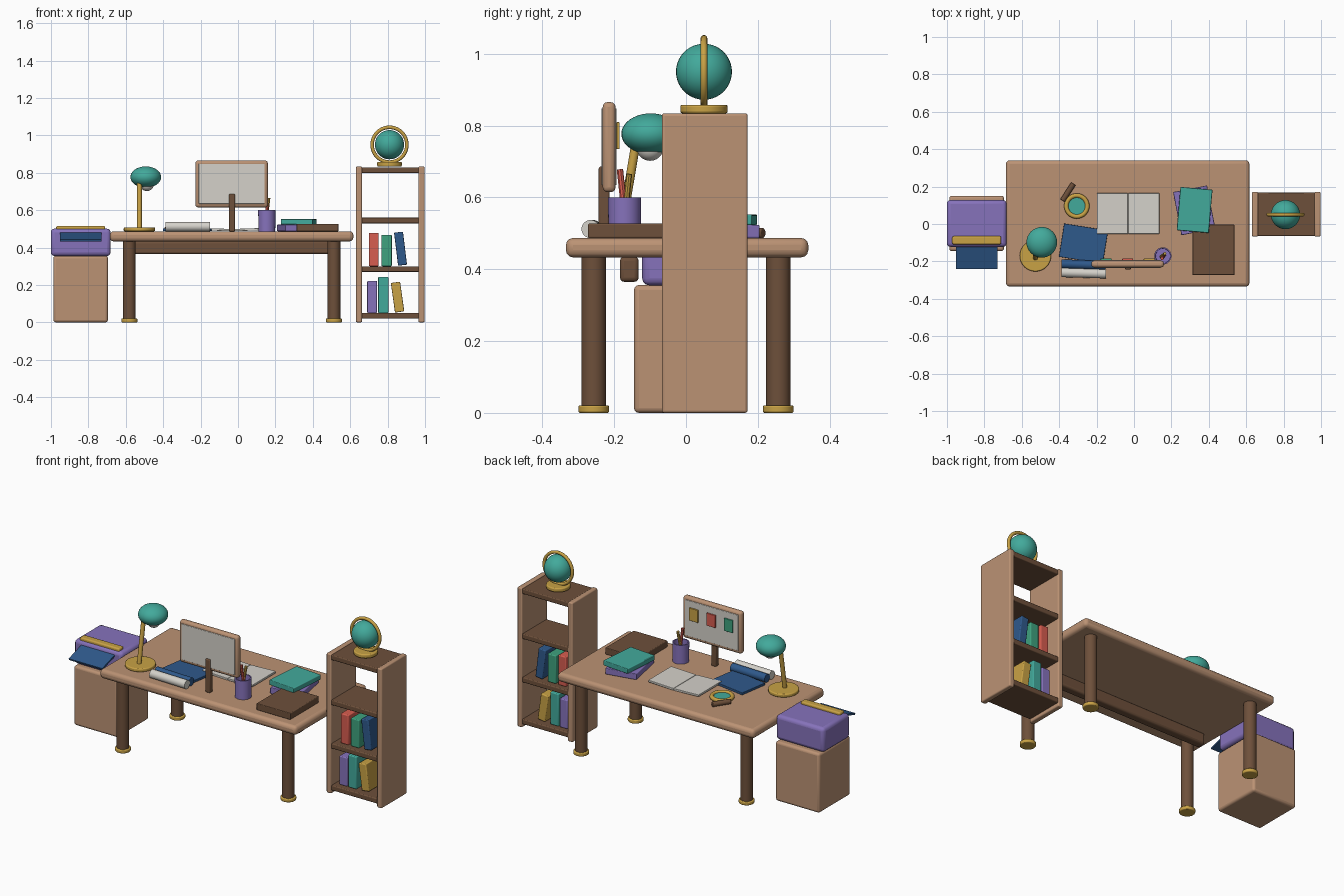
import bpy, bmesh, math
from mathutils import Vector, Matrix

cube = bpy.data.objects.get("Cube")
if cube:
    bpy.data.objects.remove(cube, do_unlink=True)


def material(name, rgb):
    m = bpy.data.materials.new(name)
    m.use_nodes = True
    m.diffuse_color = (*rgb, 1)
    m.node_tree.nodes["Principled BSDF"].inputs["Base Color"].default_value = (*rgb, 1)
    return m


TAN = material("tan wood", (.50, .29, .175))
BROWN = material("dark wood", (.155, .08, .043))
GOLD = material("brass", (.58, .36, .06))
TEAL = material("teal", (.055, .40, .33))
PURPLE = material("purple", (.24, .17, .50))
BLUE = material("blue", (.028, .10, .26))
RED = material("coral red", (.68, .11, .08))
GREEN = material("green", (.05, .36, .21))
PAPER = material("paper white", (.66, .64, .59))


def finish(name, bm, mat, matrix, bevel=0):
    mesh = bpy.data.meshes.new(name)
    bmesh.ops.recalc_face_normals(bm, faces=bm.faces)
    bm.to_mesh(mesh)
    bm.free()
    mesh.materials.append(mat)
    ob = bpy.data.objects.new(name, mesh)
    bpy.context.collection.objects.link(ob)
    ob.matrix_world = matrix
    if bevel:
        mod = ob.modifiers.new("rounded edges", "BEVEL")
        mod.width, mod.segments, mod.limit_method = bevel, 3, "ANGLE"
    bpy.ops.object.select_all(action="DESELECT")
    bpy.context.view_layer.objects.active = ob
    ob.select_set(True)
    bpy.ops.object.shade_smooth_by_angle(angle=math.radians(35))
    return ob


def box(name, mat, center, size, bevel=0, turn=0, axis="Z"):
    bm = bmesh.new()
    bmesh.ops.create_cube(bm, size=1)
    bmesh.ops.scale(bm, verts=bm.verts, vec=size)
    place = Matrix.Translation(center) @ Matrix.Rotation(math.radians(turn), 4, axis)
    return finish(name, bm, mat, place, bevel)


def rod(name, mat, a, b, r1, r2=None, bevel=0, sides=32):
    a, b = Vector(a), Vector(b)
    bm = bmesh.new()
    bmesh.ops.create_cone(bm, cap_ends=True, segments=sides, radius1=r1,
                          radius2=r1 if r2 is None else r2, depth=(b - a).length)
    place = Matrix.Translation((a + b) / 2) @ (b - a).to_track_quat("Z", "Y").to_matrix().to_4x4()
    return finish(name, bm, mat, place, bevel)


def ball(name, mat, center, radii):
    bm = bmesh.new()
    bmesh.ops.create_uvsphere(bm, u_segments=32, v_segments=20, radius=1)
    bmesh.ops.scale(bm, verts=bm.verts, vec=radii)
    return finish(name, bm, mat, Matrix.Translation(center))


def lathe(name, mat, center, profile, axis_turn=0):
    bm = bmesh.new()
    pts = [bm.verts.new((r, 0, z)) for r, z in profile]
    edges = [bm.edges.new(p) for p in zip(pts, pts[1:])]
    bmesh.ops.spin(bm, geom=pts + edges, cent=(0, 0, 0), axis=(0, 0, 1),
                   angle=math.tau, steps=40, use_merge=True)
    bmesh.ops.remove_doubles(bm, verts=bm.verts, dist=1e-5)
    place = Matrix.Translation(center) @ Matrix.Rotation(math.radians(axis_turn), 4, "X")
    return finish(name, bm, mat, place)


def ring(name, mat, center, major, minor, axis_turn=0):
    steps = [math.tau * i / 12 for i in range(13)]
    lathe(name, mat, center, [(major + minor * math.cos(t), minor * math.sin(t)) for t in steps], axis_turn)


TOP = .487   # desk surface height
MID = -.034  # desk centre

# Desk
box("desk_top", TAN, (MID, .003, TOP - .027), (1.302, .675, .054), .02)
box("desk_beam", BROWN, (MID, -.158, .40), (1.13, .052, .07), .012)
for sx, side in ((-1, "right"), (1, "left")):
    for sy, end in ((-1, "front"), (1, "back")):
        x, y = MID + sx * .547, sy * .257
        rod(f"{end}_{side}_leg", BROWN, (x, y, .01), (x, y, .44), .034)
        rod(f"{end}_{side}_foot", GOLD, (x, y, 0), (x, y, .021), .043, bevel=.005)

# Bookcase
for x, side in ((.647, "right"), (.981, "left")):
    box(f"bookcase_{side}_side", TAN, (x, .052, .417), (.032, .239, .834), .007)
for i, z in enumerate((.035, .285, .545, .814)):
    box(f"bookcase_shelf_{i}", BROWN, (.814, .052, z), (.31, .232, .03), .005)

# Shelved books: colour, x, bottom, width, height, lean
for mat, x, z, w, h, lean in (
        (RED, .726, .30, .052, .178, 0), (GREEN, .795, .30, .055, .168, 0),
        (BLUE, .869, .305, .048, .178, -7), (PURPLE, .717, .05, .052, .172, 0),
        (TEAL, .777, .05, .055, .193, 0), (GOLD, .853, .055, .05, .16, -8)):
    box("shelved_" + mat.name.replace(" ", "_") + "_book", mat, (x, .052, z + h / 2),
        (w, .165, h), .005, lean, "Y")

# Globe
rod("globe_base", GOLD, (.81, .05, .834), (.81, .05, .858), .066, bevel=.006)
ball("globe_sphere", TEAL, (.81, .05, .95), (.078,) * 3)
ring("globe_ring", GOLD, (.81, .05, .95), .093, .0095, 90)

# Side cabinet with printer
box("cabinet", TAN, (-.841, .003, .178), (.292, .296, .356), .014)
box("printer_body", PURPLE, (-.841, .003, .428), (.32, .25, .146), .02)
box("printer_bar", GOLD, (-.841, -.087, .503), (.262, .044, .026), .008)
box("printer_sheet", BLUE, (-.841, -.172, .459), (.222, .14, .01), 0, 17, "X")

# Lamp
rod("lamp_base", GOLD, (-.527, -.17, TOP), (-.527, -.17, .508), .084, bevel=.006)
rod("lamp_stem", GOLD, (-.527, -.182, .5), (-.527, -.138, .76), .0125)
ball("lamp_shade", TEAL, (-.493, -.098, .777), (.082, .082, .057))
ball("lamp_bulb", PAPER, (-.487, -.1, .738), (.037, .037, .036))

# Monitor
box("monitor_frame", TAN, (MID, -.214, .74), (.387, .036, .251), .014)
for y, side in ((-.232, "front"), (-.196, "back")):
    box(f"monitor_{side}_panel", PAPER, (MID, y, .741), (.353, .006, .214), .002)
box("monitor_stand", BROWN, (-.032, -.228, .586), (.032, .03, .2), .006)
for dx, mat in ((-.115, GREEN), (0, RED), (.115, GOLD)):
    box(f"screen_tile_{mat.name}", mat, (MID + dx, -.189, .772), (.058, .009, .075), .002)

# Pencil cup
lathe("pencil_cup", PURPLE, (.154, -.171, TOP),
      [(0, 0), (.045, 0), (.046, .113), (.039, .113), (.038, .012), (0, .012)])
rod("red_pencil", RED, (.163, -.165, .5), (.15, -.184, .678), .009, sides=8)
rod("brass_pencil", GOLD, (.145, -.175, .5), (.165, -.158, .665), .008, sides=8)

# Open book
for s, side in ((-1, "right"), (1, "left")):
    box(f"open_book_{side}_page", PAPER, (-.032 + s * .084, .056, .496), (.166, .218, .012), .002, -s * 2, "Y")

# Books lying on the desk
box("lower_stacked_book", PURPLE, (.322, .073, .505), (.185, .235, .036), .004, 11)
box("upper_stacked_book", TEAL, (.324, .075, .538), (.172, .232, .03), .004, -5)
box("brown_book", BROWN, (.425, -.138, .507), (.224, .27, .04), .004)

# Drawing sheet and rolls
box("drawing_sheet", BLUE, (-.27, -.105, .495), (.238, .18, .014), .002, -9)
rod("blue_roll", BLUE, (-.388, -.213, .511), (-.153, -.222, .511), .024)
rod("white_roll", PAPER, (-.388, -.259, .512), (-.15, -.266, .512), .025)

# Magnifier
ring("magnifier_ring", GOLD, (-.306, .096, .499), .056, .012)
rod("magnifier_lens", TEAL, (-.306, .096, .492), (-.306, .096, .502), .052)
rod("magnifier_handle", BROWN, (-.382, .125, .501), (-.324, .215, .501), .0145, bevel=.004)
